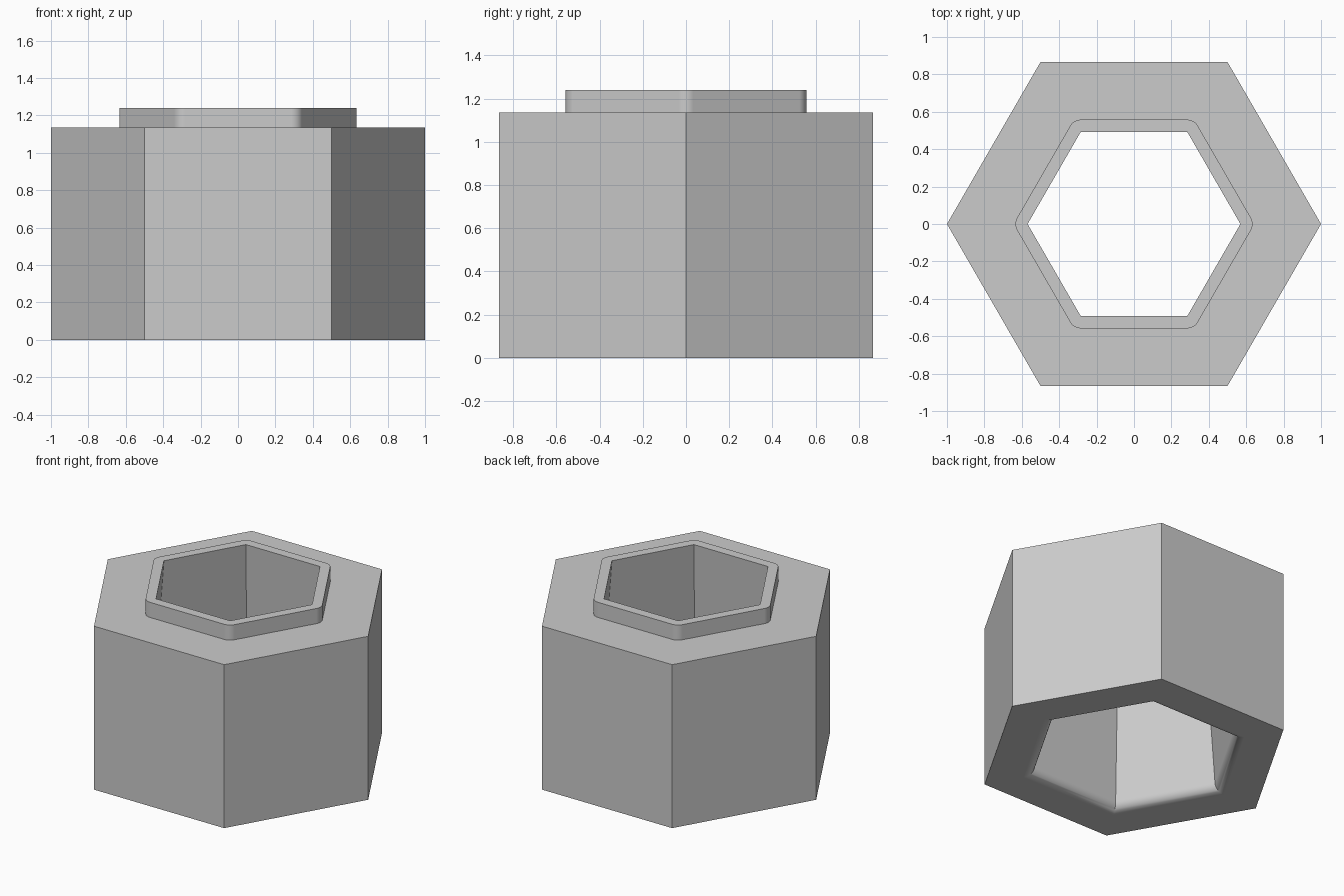
import bpy, bmesh
from math import sin, cos, tan, atan, radians, pi

cube = bpy.data.objects.get("Cube")
if cube:
    bpy.data.objects.remove(cube, do_unlink=True)

BODY_R, BORE_TOP_R, BORE_BASE_R = 1.0, 0.569, 0.67
SHOULDER, TOP = 1.135, 1.24
COLLAR, FILLET = 0.065, 0.064
CORNER_STEPS, FILLET_STEPS = 8, 8
FLAT = cos(radians(30))  # flat distance of a hexagon with radius 1

grey = bpy.data.materials.new("plain grey")
grey.use_nodes = True
colour = (0.6, 0.6, 0.6, 1)
grey.diffuse_color = colour
grey.node_tree.nodes["Principled BSDF"].inputs["Base Color"].default_value = colour

bm = bmesh.new()


def hex_ring(radius, z, rounding=0.0):
    """Hexagon grown outwards by a rounded offset at its corners."""
    ring = []
    for side in range(6):
        corner = radians(60 * side)
        for i in range(CORNER_STEPS + 1):
            a = corner + radians(60) * (i / CORNER_STEPS - 0.5)
            ring.append(bm.verts.new((radius * cos(corner) + rounding * cos(a),
                                      radius * sin(corner) + rounding * sin(a), z)))
    return ring


# Outer walls, shoulder, rounded collar and top of the bore
rings = [
    hex_ring(BODY_R, 0),
    hex_ring(BODY_R, SHOULDER),
    hex_ring(BORE_TOP_R, SHOULDER, COLLAR),
    hex_ring(BORE_TOP_R, TOP, COLLAR),
    hex_ring(BORE_TOP_R, TOP),
]

# Bore widens downwards and ends in a fillet tangent to wall and base
draft = atan((BORE_BASE_R - BORE_TOP_R) * FLAT / TOP)
sweep = pi / 2 - draft
lip = BORE_BASE_R * FLAT + FILLET * tan(sweep / 2)
for i in range(FILLET_STEPS + 1):
    a = sweep * (1 - i / FILLET_STEPS)
    rings.append(hex_ring((lip - FILLET * sin(a)) / FLAT, FILLET * (1 - cos(a))))

for lower, upper in zip(rings, rings[1:] + rings[:1]):
    for i in range(len(lower)):
        j = (i + 1) % len(lower)
        bm.faces.new((lower[i], lower[j], upper[j], upper[i]))

# Sharp corners collapse to single points
bmesh.ops.remove_doubles(bm, verts=bm.verts[:], dist=0.0001)
bmesh.ops.recalc_face_normals(bm, faces=bm.faces[:])

mesh = bpy.data.meshes.new("hexagonal_sleeve")
bm.to_mesh(mesh)
bm.free()
mesh.materials.append(grey)
sleeve = bpy.data.objects.new("hexagonal_sleeve", mesh)
bpy.context.collection.objects.link(sleeve)

# Smooth only the rounded corners and fillet, keeping large faces flat
bpy.ops.object.select_all(action="DESELECT")
sleeve.select_set(True)
bpy.context.view_layer.objects.active = sleeve
bpy.ops.object.shade_smooth_by_angle(angle=radians(30))
normals = sleeve.modifiers.new("flat_face_normals", "WEIGHTED_NORMAL")
normals.keep_sharp = True
